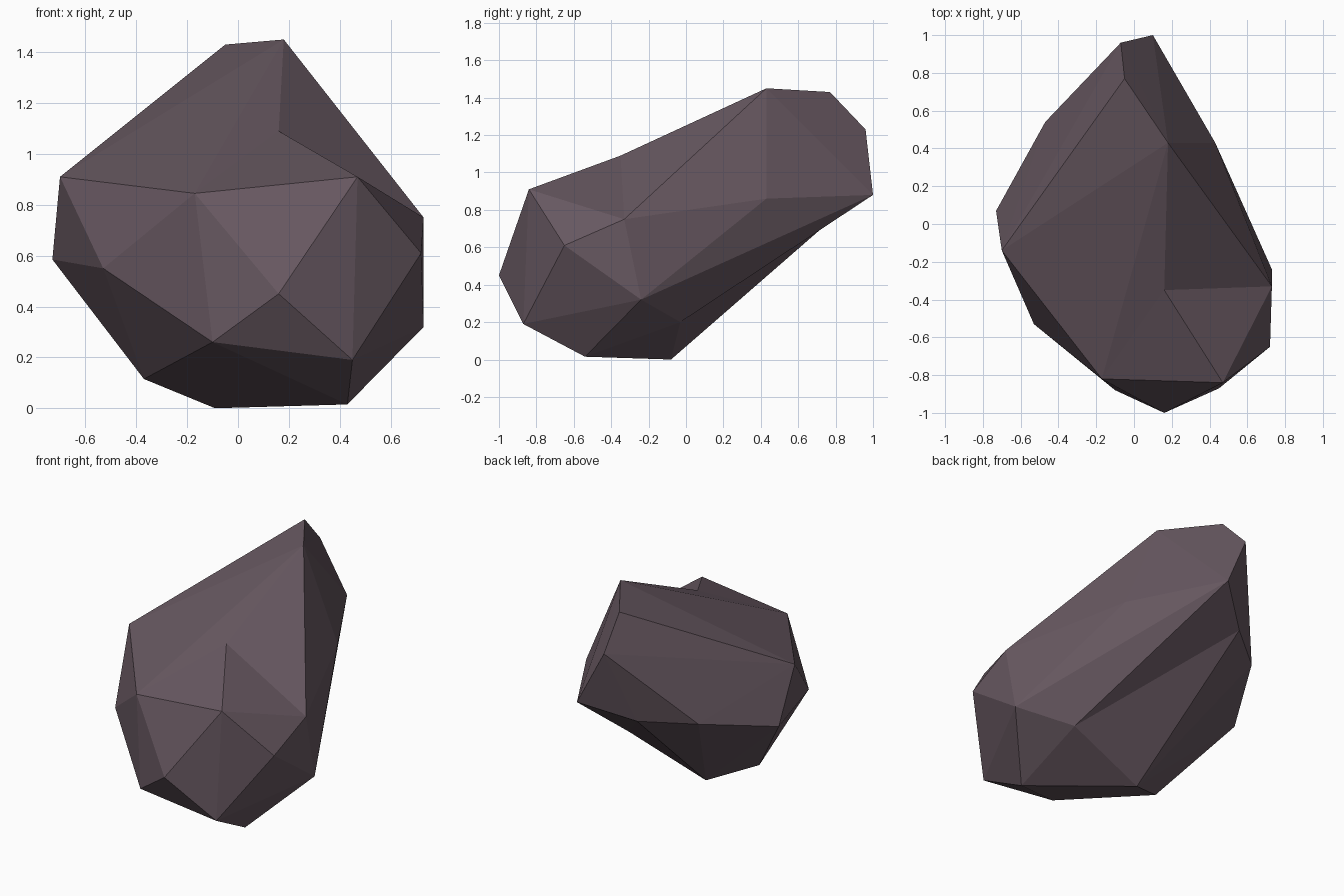
import bpy
import bmesh
from mathutils import Vector

default_cube = bpy.data.objects.get("Cube")
if default_cube:
    bpy.data.objects.remove(default_cube, do_unlink=True)


def make_material(name, color):
    material = bpy.data.materials.new(name)
    material.use_nodes = True
    material.diffuse_color = color
    material.node_tree.nodes["Principled BSDF"].inputs["Base Color"].default_value = color
    return material


# Corner points of the boulder, grouped by region
corners = {
    # upper ridge and shoulders
    "peak": (.18, .43, 1.45),
    "peak_back": (-.05, .77, 1.43),
    "back_upper": (-.07, .96, 1.23),
    "back_tip": (.1, 1, .88),
    "shoulder_right": (-.7, -.14, .91),
    "shoulder_front": (-.17, -.82, .845),
    "shoulder_left": (.47, -.84, .91),
    "ledge_left": (.73, -.33, .75),
    # middle belt
    "front_tip": (.16, -1, .45),
    "front_low": (-.1, -.88, .26),
    "front_right": (-.53, -.53, .55),
    "side_right": (-.73, .07, .585),
    "back_right": (-.47, .54, .71),
    "back_under": (-.18, .77, .74),
    "back_left": (.43, .43, .86),
    "side_left": (.72, -.65, .61),
    # underside
    "left_low": (.73, -.24, .32),
    "left_under": (.44, -.03, .2),
    "base_front": (.45, -.87, .19),
    "base_left": (.43, -.54, .015),
    "base_back": (-.09, -.08, 0),
    "base_right": (-.37, -.24, .115),
}

# Faceted stone body wrapped around the corners
bm = bmesh.new()
verts = {name: bm.verts.new(point) for name, point in corners.items()}
bmesh.ops.convex_hull(bm, input=list(bm.verts))


def edge_between(first, second):
    return bm.edges.get((verts[first], verts[second]))


# Shallow hollow under the back: turn the crease the other way
crease = edge_between("base_back", "back_tip")
if crease:
    bmesh.utils.edge_rotate(crease, True)

# Notch broken out of the upper left: fan the ridge faces to a sunken corner
ridge = edge_between("peak", "shoulder_left")
if ridge:
    bmesh.ops.delete(bm, geom=list(ridge.link_faces), context='FACES')
    notch = bm.verts.new(Vector((.16, -.35, 1.09)))
    rim = [edge for edge in bm.edges if edge.is_boundary]
    for edge in rim:
        bm.faces.new((edge.verts[0], edge.verts[1], notch))

bmesh.ops.recalc_face_normals(bm, faces=list(bm.faces))
for face in bm.faces:
    face.smooth = False

mesh = bpy.data.meshes.new("boulder")
bm.to_mesh(mesh)
bm.free()
mesh.materials.append(make_material("plum_grey_stone", (.135, .097, .118, 1)))

boulder = bpy.data.objects.new("boulder", mesh)
bpy.context.collection.objects.link(boulder)
